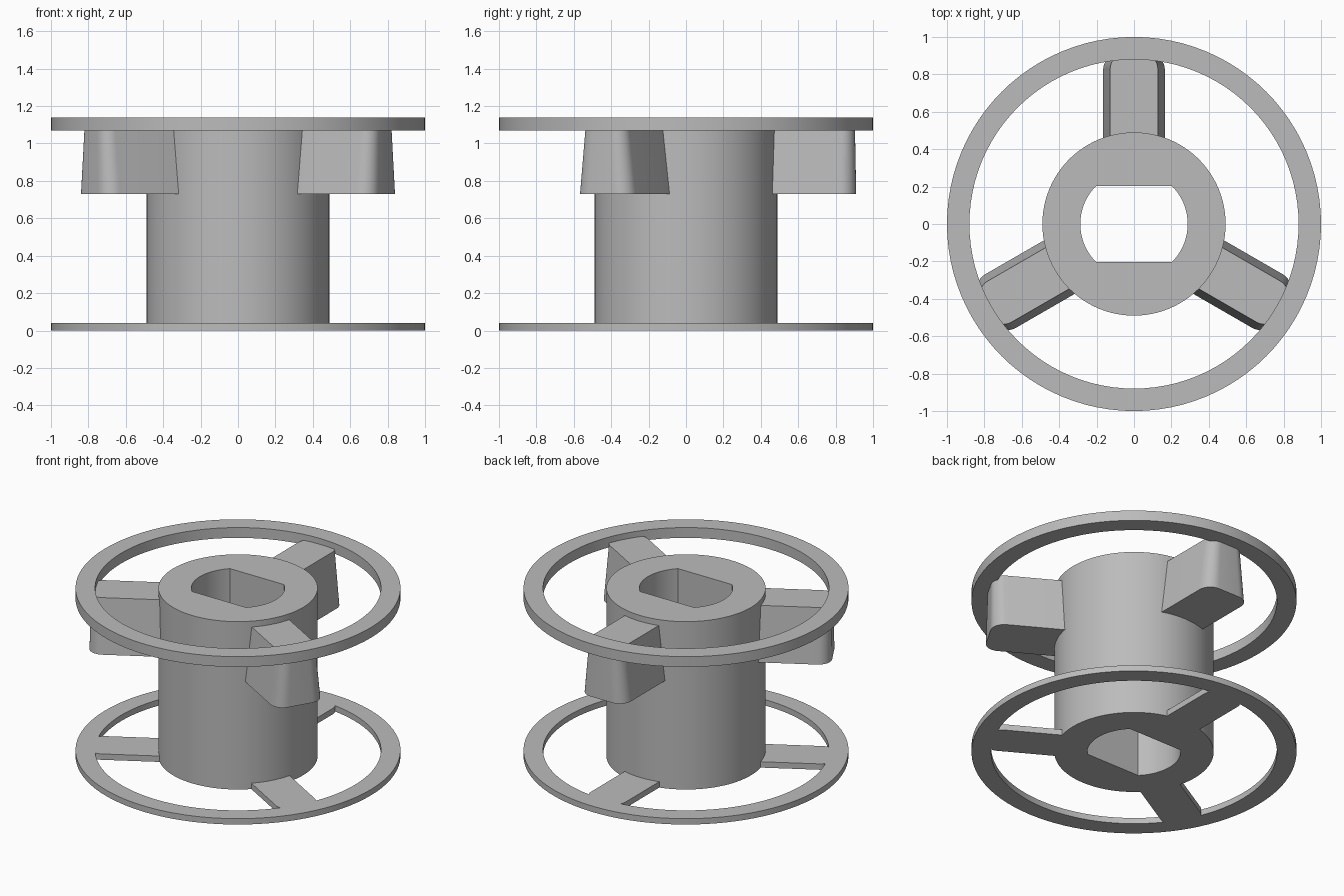
import bpy, bmesh
from math import sin, cos, pi, radians

if "Cube" in bpy.data.objects:
    bpy.data.objects.remove(bpy.data.objects["Cube"], do_unlink=True)

SEGS = 96
HEIGHT = 1.14
grey = bpy.data.materials.new("plain grey")
grey.use_nodes = True
grey.diffuse_color = (0.5, 0.5, 0.5, 1)
grey.node_tree.nodes["Principled BSDF"].inputs["Base Color"].default_value = (0.5, 0.5, 0.5, 1)


def finish(name, bm):
    bmesh.ops.recalc_face_normals(bm, faces=bm.faces)
    mesh = bpy.data.meshes.new(name)
    bm.to_mesh(mesh)
    bm.free()
    mesh.materials.append(grey)
    obj = bpy.data.objects.new(name, mesh)
    bpy.context.collection.objects.link(obj)
    return obj


def smooth(obj):
    bpy.ops.object.select_all(action="DESELECT")
    obj.select_set(True)
    bpy.context.view_layer.objects.active = obj
    bpy.ops.object.shade_smooth_by_angle(angle=radians(30))


def tube(name, outer, inner, z0, z1):
    """Tube with a round outside and a bore radius given by angle."""
    bm = bmesh.new()
    loops = []
    for radius, z in ((lambda a: outer, z0), (lambda a: outer, z1), (inner, z1), (inner, z0)):
        angles = [2 * pi * i / SEGS for i in range(SEGS)]
        loops.append([bm.verts.new((radius(a) * cos(a), radius(a) * sin(a), z)) for a in angles])
    for k in range(4):
        a, b = loops[k], loops[(k + 1) % 4]
        for i in range(SEGS):
            j = (i + 1) % SEGS
            bm.faces.new((a[i], a[j], b[j], b[i]))
    return finish(name, bm)


def outline(half, start, end, radius):
    """Radial bar footprint along +y with rounded outer corners."""
    pts = [(-half, start), (half, start)]
    for k in range(17):
        a = pi * k / 16
        side = half - radius if k <= 8 else radius - half
        pts.append((side + radius * cos(a), end - radius + radius * sin(a)))
        if k == 8:
            pts.append((radius - half, end))
    return pts


def bar(name, low, high, z0, z1, turn):
    """Loft between two footprints, turned about the axis."""
    bm = bmesh.new()
    c, s = cos(turn), sin(turn)
    rows = [[bm.verts.new((x * c - y * s, x * s + y * c, z)) for x, y in pts]
            for pts, z in ((low, z0), (high, z1))]
    n = len(low)
    for i in range(n):
        j = (i + 1) % n
        bm.faces.new((rows[0][i], rows[0][j], rows[1][j], rows[1][i]))
    bm.faces.new(rows[0][::-1])
    bm.faces.new(rows[1])
    return finish(name, bm)


def bore(a):
    """Round bore with two flats."""
    return min(0.287, 0.203 / max(abs(sin(a)), 0.01))


# Hub and the two rims
smooth(tube("hub", 0.49, bore, 0, HEIGHT))
smooth(tube("upper_rim", 1.0, lambda a: 0.88, 1.07, HEIGHT))
lower_rim = tube("lower_rim", 1.0, lambda a: 0.88, 0, 0.04)

for i, side in enumerate(("back", "right", "left")):
    turn = 2 * pi * i / 3
    # Tapered arm carrying the upper rim
    smooth(bar(side + "_arm", outline(0.165, 0.4, 0.91, 0.085),
               outline(0.127, 0.4, 0.903, 0.07), 0.73, 1.10, turn))
    # Thin spoke merged into the lower rim
    foot = outline(0.13, 0.47, 0.905, 0.07)
    spoke = bar(side + "_spoke", foot, foot, 0, 0.04, turn)
    union = lower_rim.modifiers.new("join_spoke", "BOOLEAN")
    union.operation, union.solver, union.object = "UNION", "EXACT", spoke
    bpy.ops.object.select_all(action="DESELECT")
    bpy.context.view_layer.objects.active = lower_rim
    bpy.ops.object.modifier_apply(modifier=union.name)
    bpy.data.objects.remove(spoke, do_unlink=True)
smooth(lower_rim)
